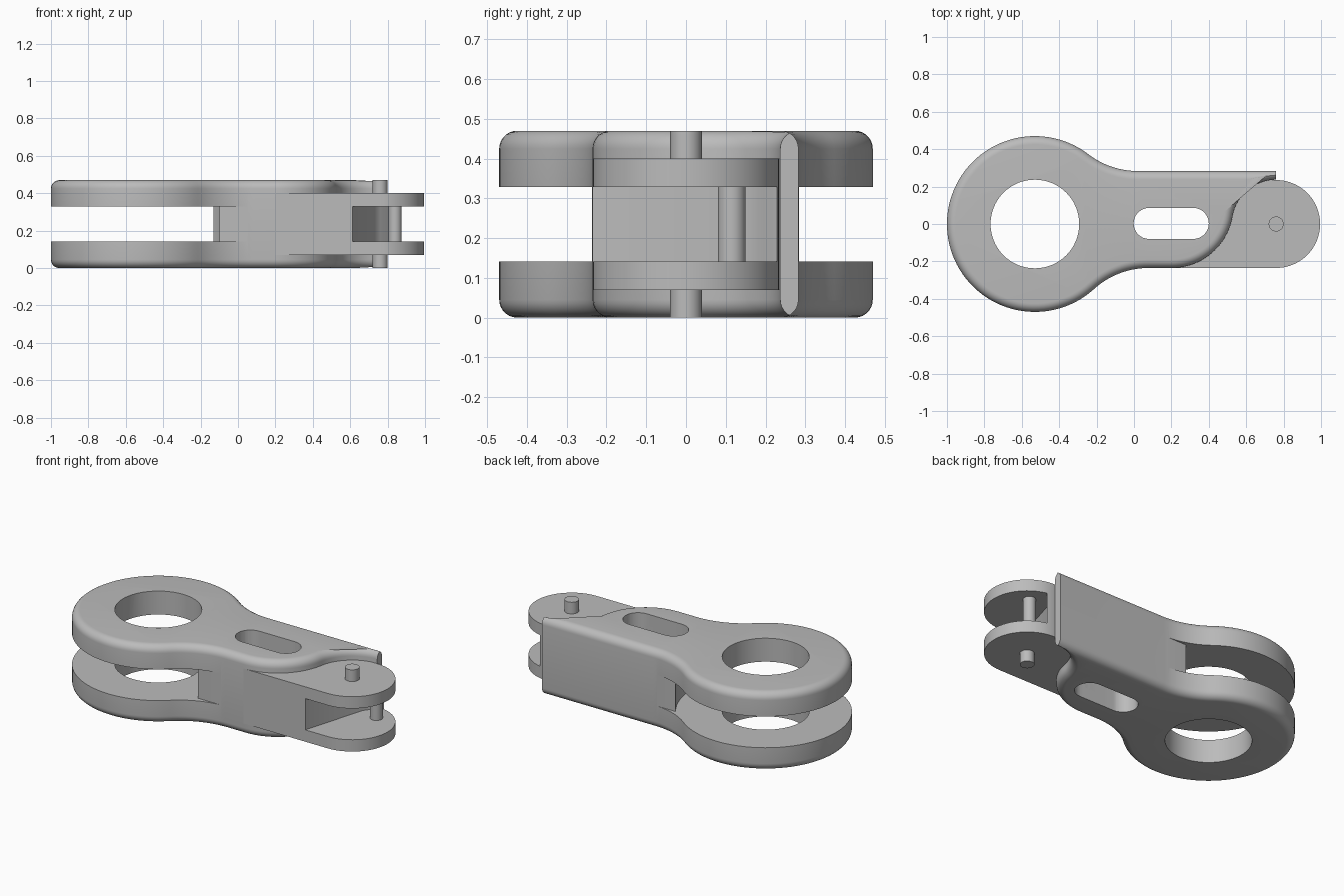
import bpy, bmesh
from math import sin, cos, pi, sqrt, atan2, radians
from mathutils import Matrix

if "Cube" in bpy.data.objects:
    bpy.data.objects.remove(bpy.data.objects["Cube"])

steel = bpy.data.materials.new("plain_grey")
steel.use_nodes = True
GREY = (0.5, 0.5, 0.5, 1)
steel.diffuse_color = GREY
steel.node_tree.nodes["Principled BSDF"].inputs["Base Color"].default_value = GREY

H, EDGE = 0.47, 0.045             # full height, edge rounding
RING_X, RING_R, HOLE_R = -0.53, 0.47, 0.237
PIN_X, PIN_R = 0.76, 0.235
BACK, FRONT, FILLET = 0.283, 0.235, 0.435
GAP_LO, GAP_HI = 0.141, 0.329
TANG_LO, TANG_HI = 0.07, 0.40


def arc(cx, cy, r, a0, a1, n):
    return [(cx + r * cos(a0 + (a1 - a0) * i / n),
             cy + r * sin(a0 + (a1 - a0) * i / n)) for i in range(n + 1)]


def make(name, bm, helper=False):
    bmesh.ops.recalc_face_normals(bm, faces=bm.faces)
    mesh = bpy.data.meshes.new(name)
    bm.to_mesh(mesh)
    bm.free()
    mesh.materials.append(steel)
    ob = bpy.data.objects.new(name, mesh)
    bpy.context.collection.objects.link(ob)
    ob.hide_render = helper
    return ob


def prism(name, pts, z0, z1, helper=False):
    bm = bmesh.new()
    face = bm.faces.new([bm.verts.new((x, y, z0)) for x, y in pts])
    top = bmesh.ops.extrude_face_region(bm, geom=[face])["geom"]
    bmesh.ops.translate(bm, vec=(0, 0, z1 - z0),
                        verts=[v for v in top if isinstance(v, bmesh.types.BMVert)])
    return make(name, bm, helper)


def disc(name, x, y, r, z0, z1, helper=False, n=32):
    return prism(name, arc(x, y, r, 0, 2 * pi * (n - 1) / n, n - 1), z0, z1, helper)


def box(name, x0, x1, y0, y1, z0, z1):
    return prism(name, [(x0, y0), (x1, y0), (x1, y1), (x0, y1)], z0, z1, True)


def carve(ob, cutters):
    for c in cutters:
        mod = ob.modifiers.new(c.name, 'BOOLEAN')
        mod.operation, mod.solver, mod.object = 'DIFFERENCE', 'EXACT', c
    deps = bpy.context.evaluated_depsgraph_get()
    mesh = bpy.data.meshes.new_from_object(ob.evaluated_get(deps))
    ob.modifiers.clear()
    ob.data = mesh


def smooth(ob):
    ob.data.polygons.foreach_set("use_smooth", [True] * len(ob.data.polygons))
    ob.data.set_sharp_from_angle(angle=radians(30))


def neck(h):
    """Fillet centre x and its angle from the ring, for a side at height h."""
    dx = sqrt((RING_R + FILLET) ** 2 - (h + FILLET) ** 2)
    return RING_X + dx, atan2(h + FILLET, dx)


# Outline of the body, shrunk inward by d; thin tip limited to its ridge
def body_loop(d):
    bx, ba = neck(BACK)
    fx, fa = neck(FRONT)
    pr = PIN_R + 0.002
    sx, s = 0.2, FRONT + pr
    dx = PIN_X - sx
    sy = (dx * dx - s * s) / (2 * s)
    end = atan2(-sy, dx)
    pts = arc(RING_X, 0, RING_R - d, ba, 2 * pi - fa, 72)
    pts += arc(fx, -FRONT - FILLET, FILLET + d, pi - fa, pi / 2, 14)[1:]
    pts += arc(sx, sy, sy + FRONT - d, -pi / 2, end, 20)
    loop = [(x, y, d) for x, y in pts]
    tip, n = [], 20
    for i in range(1, n + 1):
        a = pi + end + (-pi / 2 - end) * i / n
        lim = (BACK - pr * sin(a)) / (1 + sin(a)) - 0.0008
        e = min(d, lim)
        loop.append((PIN_X + (pr + e) * cos(a), (pr + e) * sin(a), e))
        if i > n // 3:
            tip.append((PIN_X + (pr + lim) * cos(a), BACK - e, e))
    loop += tip[::-1]
    loop += [(x, y, d) for x, y in
             arc(bx, BACK + FILLET, FILLET + d, -pi / 2, ba - pi, 14)[:-1]]
    return loop


# Body with rounded outer rims
bm = bmesh.new()
steps = 7
insets = [EDGE * (1 - cos(pi / 2 * i / steps)) for i in range(steps + 1)]
rings = []
for upper, ds in ((False, insets[::-1]), (True, insets)):
    for d in ds:
        ring = []
        for x, y, e in body_loop(d):
            z = EDGE - sqrt(max(0, EDGE ** 2 - (EDGE - e) ** 2))
            ring.append(bm.verts.new((x, y, H - z if upper else z)))
        rings.append(ring)
for a, b in zip(rings, rings[1:]):
    for i in range(len(a)):
        j = (i + 1) % len(a)
        bm.faces.new((a[i], a[j], b[j], b[i]))
caps = [bm.faces.new(rings[0][::-1]), bm.faces.new(rings[-1])]
bmesh.ops.triangulate(bm, faces=caps)
bmesh.ops.remove_doubles(bm, verts=bm.verts, dist=0.00005)
body = make("link_body", bm)

# Cutters: ring hole, long slot, gap between the ring plates
hole = disc("hole_cutter", RING_X, 0, HOLE_R, -1, 1, True, 64)
slot = prism("slot_cutter", arc(0.317, 0.003, 0.083, -pi / 2, pi / 2, 16)
             + arc(0.081, 0.003, 0.083, pi / 2, 3 * pi / 2, 16), -1, 1, True)
gap = disc("gap_cutter", RING_X, 0, 0.491, GAP_LO, GAP_HI, True, 96)
gap_front = box("gap_front_cutter", -0.4, 0.15, -1, -FRONT - 0.001, GAP_LO, GAP_HI)
gap_back = box("gap_back_cutter", -0.4, 0.15, BACK + 0.001, 1, GAP_LO, GAP_HI)
carve(body, [hole, slot, gap, gap_front, gap_back])

# Forked tang around the pin
tang = prism("forked_tang", [(0.2, 0.23), (0.2, -FRONT)]
             + arc(PIN_X, 0, PIN_R, -pi / 2, pi / 2, 40) + [(0.6, 0.23)], TANG_LO, TANG_HI)
fork = prism("fork_cutter", [(0.605, -0.26), (0.725, 0.15), (0.76, 0.195), (0.81, 0.229),
                             (0.85, 0.3), (1.2, 0.3), (1.2, -0.26)], GAP_LO, GAP_HI, True)
carve(tang, [slot, fork])

# Pin stubs and small inner pin
stubs = [disc("lower_pin_stub", PIN_X, 0, 0.04, 0, TANG_LO),
         disc("upper_pin_stub", PIN_X, 0, 0.04, TANG_HI, H)]
inner = disc("inner_pin", 0.84, 0.115, 0.035, GAP_LO, GAP_HI)

for ob in [body, tang, inner] + stubs:
    smooth(ob)
for cutter in (hole, slot, gap, gap_front, gap_back, fork):
    bpy.data.objects.remove(cutter)
